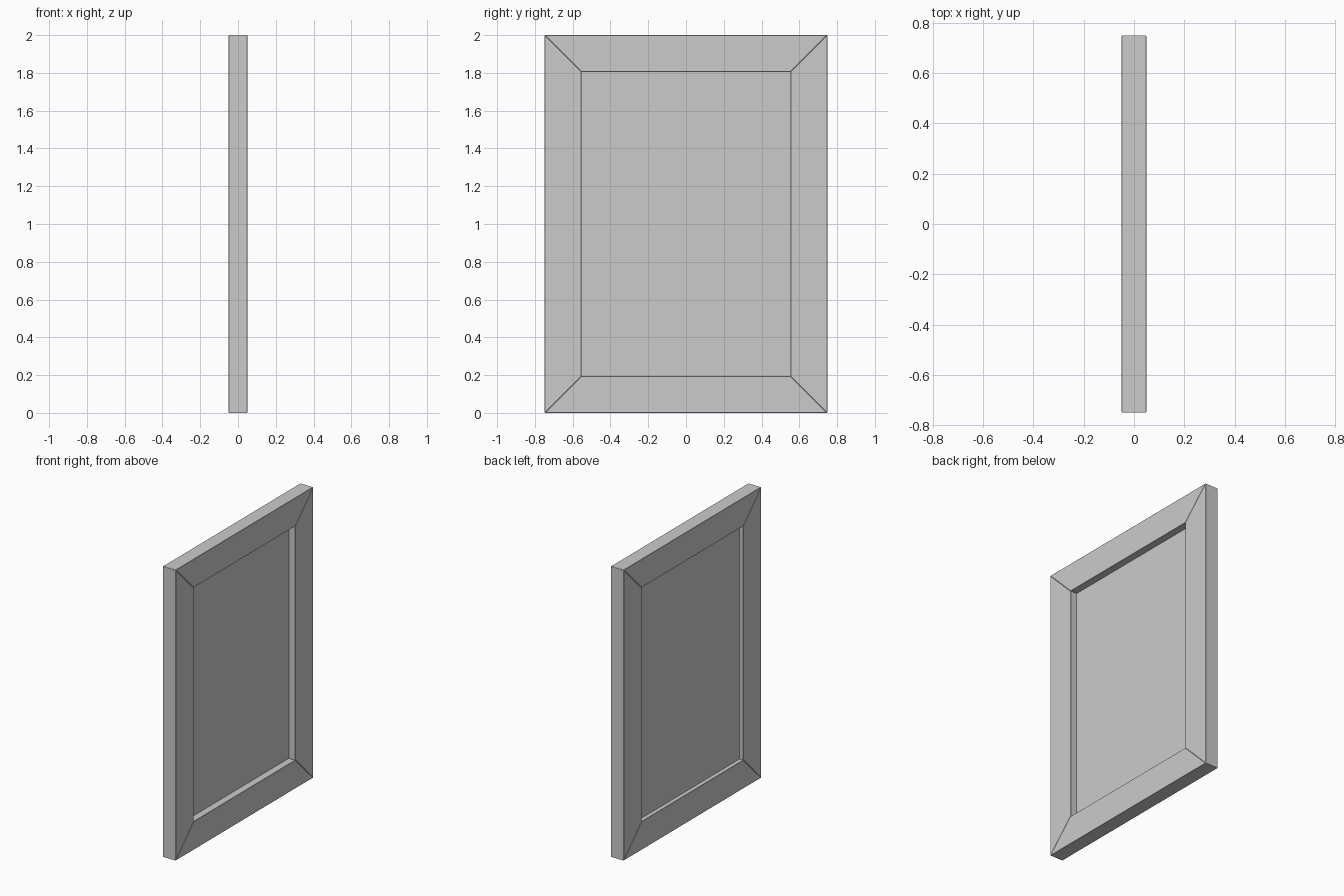
import bpy
import bmesh

if "Cube" in bpy.data.objects:
    bpy.data.objects.remove(bpy.data.objects["Cube"])

HALF_Y, HEIGHT = 0.748, 2.0   # outer frame size
WIDTH = 0.195                 # board width
HALF_T = 0.049                # half of board thickness


def add_prism(name, outline, x0, x1, bevel=0.0):
    """Extrude a (y, z) outline along x, with a small chamfer."""
    bm = bmesh.new()
    face = bm.faces.new([bm.verts.new((x0, y, z)) for y, z in outline])
    ext = bmesh.ops.extrude_face_region(bm, geom=[face])
    moved = [v for v in ext["geom"] if isinstance(v, bmesh.types.BMVert)]
    bmesh.ops.translate(bm, verts=moved, vec=(x1 - x0, 0, 0))
    bmesh.ops.recalc_face_normals(bm, faces=bm.faces[:])
    mesh = bpy.data.meshes.new(name)
    bm.to_mesh(mesh)
    bm.free()
    obj = bpy.data.objects.new(name, mesh)
    bpy.context.collection.objects.link(obj)
    if bevel:
        mod = obj.modifiers.new("edge_chamfer", "BEVEL")
        mod.width = bevel
        mod.segments = 1
    return obj


# Four mitred boards between the outer and inner rectangles
outer = [(-HALF_Y, 0), (HALF_Y, 0), (HALF_Y, HEIGHT), (-HALF_Y, HEIGHT)]
iy, iz0, iz1 = HALF_Y - WIDTH, WIDTH, HEIGHT - WIDTH
inner = [(-iy, iz0), (iy, iz0), (iy, iz1), (-iy, iz1)]
names = ["bottom_rail", "right_stile", "top_rail", "left_stile"]
for i, name in enumerate(names):
    j = (i + 1) % 4
    add_prism(name, [outer[i], outer[j], inner[j], inner[i]],
              -HALF_T, HALF_T, bevel=0.002)

# Recessed centre panel, tucked slightly into the boards
t = 0.004
add_prism("centre_panel", [(-iy - t, iz0 - t), (iy + t, iz0 - t),
                           (iy + t, iz1 + t), (-iy - t, iz1 + t)],
          -0.02, 0.0)
